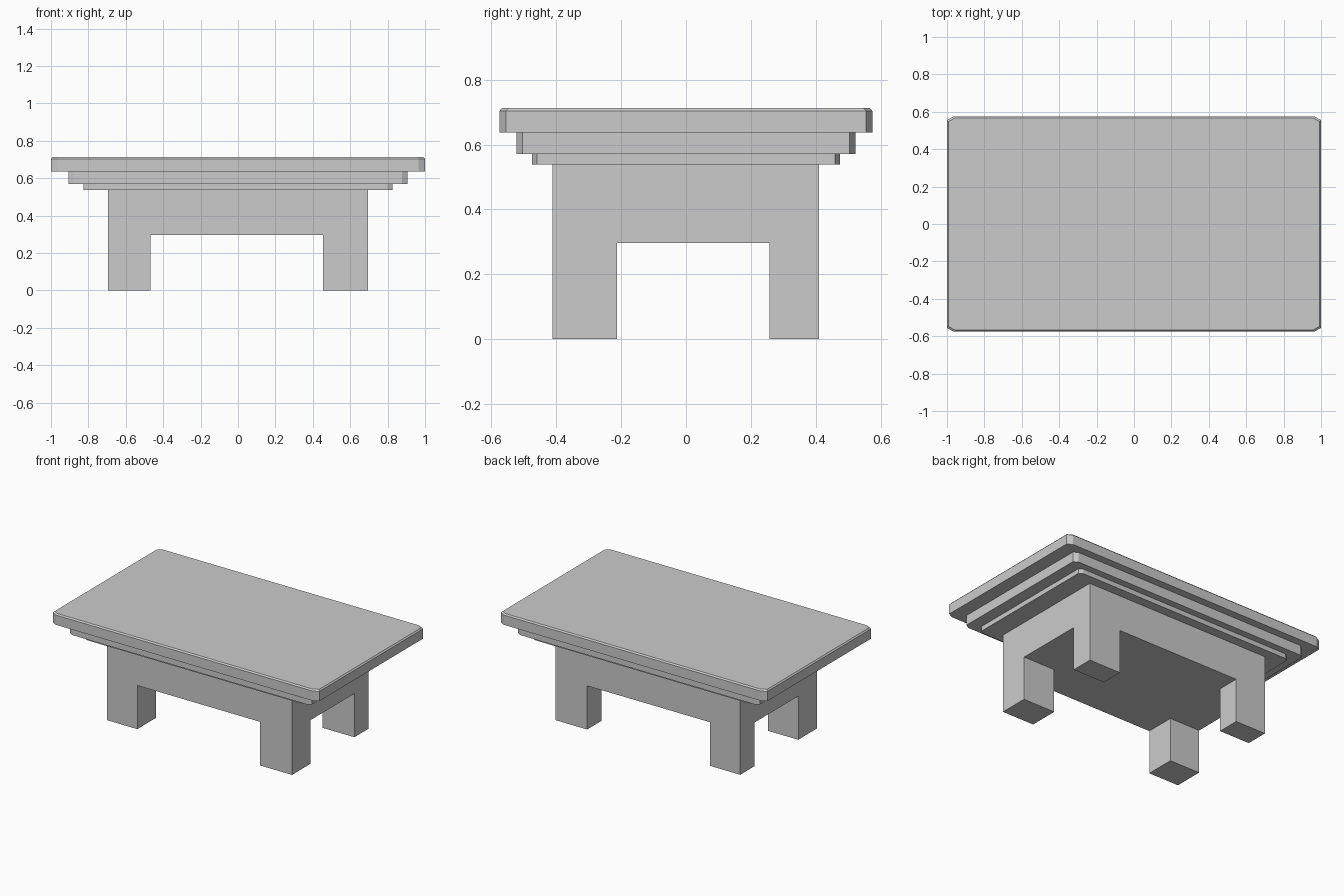
import bpy

if "Cube" in bpy.data.objects:
    bpy.data.objects.remove(bpy.data.objects["Cube"])


def prism(name, outline, z0, z1):
    """Closed flat-faced solid from a counter-clockwise outline."""
    n = len(outline)
    verts = [(x, y, z) for z in (z0, z1) for x, y in outline]
    faces = [tuple(reversed(range(n))), tuple(range(n, 2 * n))]
    faces += [(i, (i + 1) % n, n + (i + 1) % n, n + i) for i in range(n)]
    mesh = bpy.data.meshes.new(name)
    mesh.from_pydata(verts, [], faces)
    obj = bpy.data.objects.new(name, mesh)
    bpy.context.collection.objects.link(obj)
    return obj


def rect(x0, x1, y0, y1, cx=0.0, cy=0.0):
    """Rectangle, with its corners cut by cx and cy if given."""
    if not cx:
        return [(x0, y0), (x1, y0), (x1, y1), (x0, y1)]
    return [(x0 + cx, y0), (x1 - cx, y0), (x1, y0 + cy), (x1, y1 - cy),
            (x1 - cx, y1), (x0 + cx, y1), (x0, y1 - cy), (x0, y0 + cy)]


# Table top slab with clipped corners and a thin chamfer around its upper rim
top = prism("table_top", rect(-1, 1, -0.575, 0.575, 0.035, 0.02), 0.637, 0.712)
for v in top.data.vertices:
    if v.index >= 8:
        v.co.z = 0.703
rim = prism("table_top_rim", rect(-0.992, 0.992, -0.567, 0.567, 0.035, 0.02), 0.703, 0.712)
for v in rim.data.vertices:
    if v.index < 8:
        v.co.x, v.co.y = top.data.vertices[v.index].co.xy

# Two stepped mouldings under the top
prism("upper_moulding", rect(-0.907, 0.907, -0.522, 0.522, 0.03, 0.018), 0.57, 0.637)
prism("lower_moulding", rect(-0.826, 0.826, -0.475, 0.475, 0.028, 0.016), 0.538, 0.57)

# Solid base block, with two crossing channels leaving four corner legs
base = prism("base_with_legs", rect(-0.694, 0.694, -0.412, 0.41), 0, 0.538)
channels = {
    "lengthwise_cutter": rect(-1, 1, -0.212, 0.257),
    "crosswise_cutter": rect(-0.467, 0.455, -1, 1),
}
for name, outline in channels.items():
    cutter = prism(name, outline, -0.1, 0.296)
    cutter.hide_render = True
    cutter.hide_set(True)
    cut = base.modifiers.new(name, "BOOLEAN")
    cut.operation = "DIFFERENCE"
    cut.solver = "EXACT"
    cut.object = cutter
